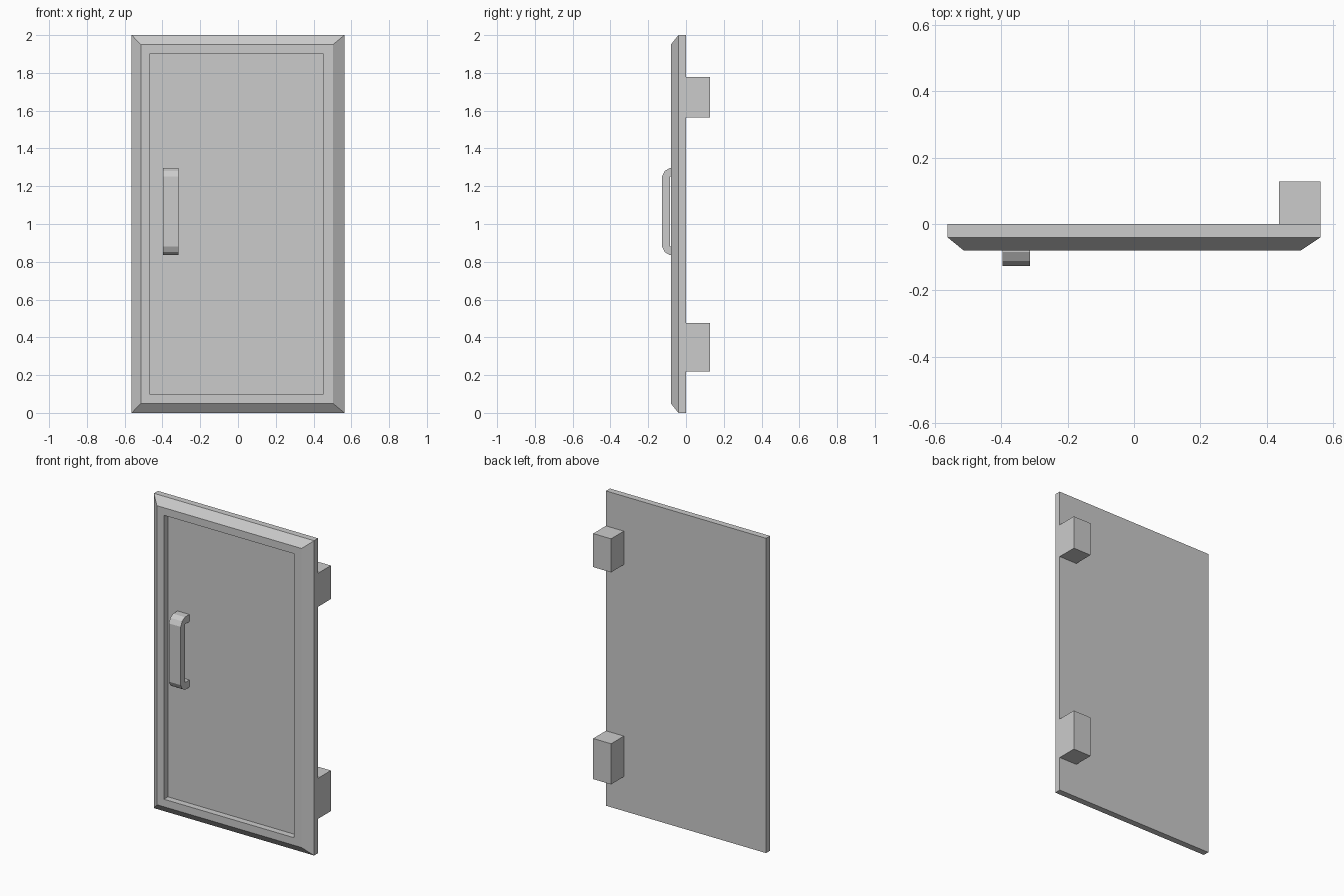
import bpy, bmesh

if "Cube" in bpy.data.objects:
    bpy.data.objects.remove(bpy.data.objects["Cube"])


def finish(bm, name):
    bmesh.ops.recalc_face_normals(bm, faces=bm.faces)
    mesh = bpy.data.meshes.new(name)
    bm.to_mesh(mesh)
    bm.free()
    obj = bpy.data.objects.new(name, mesh)
    bpy.context.collection.objects.link(obj)
    return obj


def loft(name, rings):
    """Join matching closed rings of points and cap both ends."""
    bm = bmesh.new()
    loops = [[bm.verts.new(p) for p in ring] for ring in rings]
    for a, b in zip(loops, loops[1:]):
        for i in range(len(a)):
            j = (i + 1) % len(a)
            bm.faces.new((a[i], a[j], b[j], b[i]))
    bm.faces.new(loops[0])
    bm.faces.new(loops[-1])
    return finish(bm, name)


def rect(x0, x1, z0, z1, y):
    return [(x0, y, z0), (x1, y, z0), (x1, y, z1), (x0, y, z1)]


# Door slab: back, side edge, sloped border, flat frame, sunken panel
loft("door_panel", [
    rect(-0.563, 0.563, 0, 2, 0),
    rect(-0.563, 0.563, 0, 2, -0.04),
    rect(-0.514, 0.503, 0.05, 1.95, -0.08),
    rect(-0.465, 0.45, 0.098, 1.902, -0.08),
    rect(-0.465, 0.45, 0.098, 1.902, -0.04),
])

# Pull handle: rounded bracket profile (y, height from middle), mirrored in z
mid = 1.066
outer = [(-0.04, 0.231), (-0.085, 0.231), (-0.112, 0.215), (-0.127, 0.185)]
inner = [(-0.085, 0.185), (-0.04, 0.185)]
profile = outer + [(y, -h) for y, h in reversed(outer)]
profile += [(y, -h) for y, h in reversed(inner)] + inner
loft("handle", [[(x, y, mid + h) for y, h in profile] for x in (-0.397, -0.314)])

# Hinge blocks on the back
for name, z0, z1 in (("lower_hinge", 0.218, 0.476), ("upper_hinge", 1.565, 1.778)):
    loft(name, [rect(0.437, 0.563, z0, z1, y) for y in (0, 0.128)])
